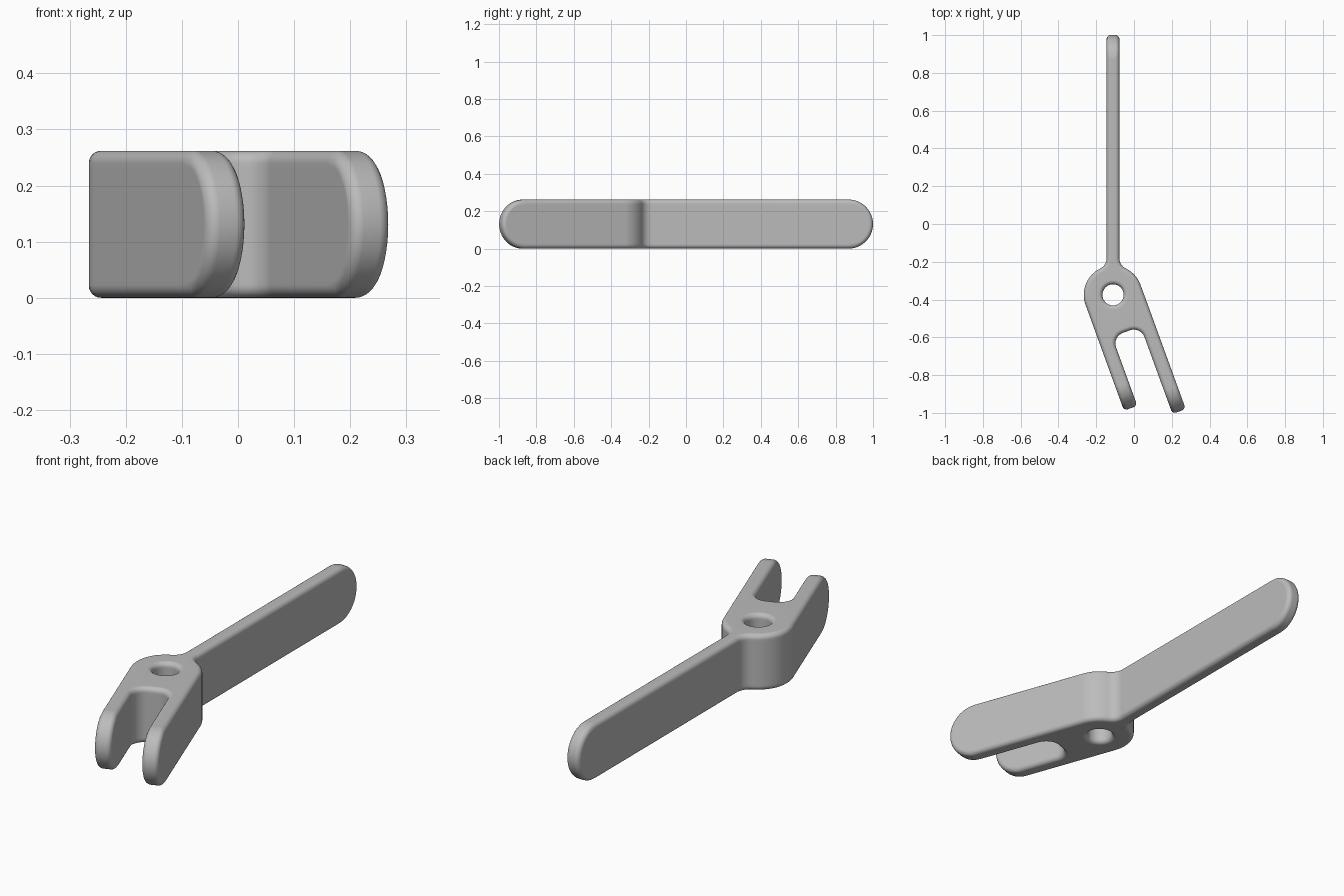
import bpy, bmesh
from math import sin, cos, pi, sqrt, atan2, radians

cube = bpy.data.objects.get("Cube")
if cube:
    bpy.data.objects.remove(cube)

# Overall dimensions
PIVOT = (-0.111, -0.375)
TILT = radians(20)                  # fork direction relative to the handle
RAD = 0.131                         # half height, also radius of the rounded ends
ROUND = 0.022                       # edge rounding
BODY, HOLE = 0.155, 0.056           # hub and hole radii
HANDLE, FILLET = 0.034, 0.06        # handle half width, fillet into the hub
SLOT, SLOT_START, SLOT_FILLET = 0.08, 0.207, 0.06
HANDLE_LEN, SHORT_PRONG, LONG_PRONG = 1.375, 0.596, 0.70
STEPS = 8


def span(a, b, n):
    return [a + (b - a) * i / n for i in range(n + 1)]


def arc(cx, cy, r, a, b, n):
    return [(cx + r * cos(t), cy + r * sin(t)) for t in span(a, b, n)]


def rounding(depth):
    """Inset of a rounded edge at a given depth below the neighbouring face."""
    return ROUND - sqrt(max(0, ROUND ** 2 - (ROUND - min(depth, ROUND)) ** 2))


def tip(length, side_a, side_b, inset, z):
    """Rounded bar end: (across, along) points from side_a to side_b."""
    sign = 1 if side_b > side_a else -1
    # even angular steps over the part of the rounding present at this height
    start = atan2(sqrt(max(0, ROUND ** 2 - (ROUND - inset) ** 2)), ROUND - inset)
    rows = []
    for t in span(start, pi / 2, 6):
        s = ROUND * (1 - cos(t))
        reach = sqrt(max(0, (RAD - rounding(s)) ** 2 - (z - RAD) ** 2))
        rows.append((s, length - RAD + reach))
    return ([(side_a + sign * s, v) for s, v in rows] +
            [(side_b - sign * s, v) for s, v in reversed(rows)])


def fork(points):
    """Fork frame (across, along) to the plan."""
    return [(u * cos(TILT) + v * sin(TILT), u * sin(TILT) - v * cos(TILT)) for u, v in points]


def outline(z):
    """Closed plan section of the lever at height z, and its hole."""
    inset = rounding(min(z, 2 * RAD - z))
    fx = HANDLE + FILLET
    fy = sqrt((BODY + FILLET) ** 2 - fx ** 2)
    beta = atan2(fy, fx)
    hub = BODY - inset
    pts = tip(HANDLE_LEN, HANDLE, -HANDLE, inset, z)
    pts += arc(-fx, fy, FILLET + inset, 0, -beta, STEPS)
    pts += arc(0, 0, hub, pi - beta, pi + TILT, 2 * STEPS)[1:]
    pts += fork(tip(SHORT_PRONG, -BODY, -SLOT, inset, z))
    corner = arc(SLOT - SLOT_FILLET, SLOT_START + SLOT_FILLET,
                 SLOT_FILLET + inset, 0, -pi / 2, STEPS)
    pts += fork([(-u, v) for u, v in corner] + corner[::-1])
    pts += fork(tip(LONG_PRONG, SLOT, BODY, inset, z))
    pts += arc(0, 0, hub, TILT, beta, STEPS)
    pts += arc(fx, fy, FILLET + inset, pi + beta, pi, STEPS)[1:]
    return pts, arc(0, 0, HOLE + inset, 0, 2 * pi, 40)[:-1]


def skin(bm, loops):
    """Join a stack of equal loops with quads and return the rings."""
    rings = [[bm.verts.new(p) for p in loop] for loop in loops]
    n = len(rings[0])
    for low, high in zip(rings, rings[1:]):
        for i in range(n):
            j = (i + 1) % n
            bm.faces.new((low[i], low[j], high[j], high[i]))
    return rings


# Heights: rounded bottom edge, curved flank, rounded top edge
edge = [ROUND * (1 - cos(t)) for t in span(0, pi / 2, 6)]
top_angle = atan2(RAD - ROUND, sqrt(RAD ** 2 - (RAD - ROUND) ** 2))
flank = [RAD + RAD * sin(t) for t in span(-top_angle, top_angle, 16)][1:-1]
heights = edge + flank + [2 * RAD - e for e in reversed(edge)]

bm = bmesh.new()
sections = [outline(z) for z in heights]
stacks = []
for k in range(2):
    loops = [[(x + PIVOT[0], y + PIVOT[1], z) for x, y in sec[k]]
             for sec, z in zip(sections, heights)]
    stacks.append(skin(bm, loops))

# Merge collapsed tip points, then close the flat top and bottom around the hole
bmesh.ops.remove_doubles(bm, verts=bm.verts[:], dist=0.00005)
bmesh.ops.dissolve_degenerate(bm, edges=bm.edges[:], dist=0.00001)
for z in (heights[0], heights[-1]):
    rim = [e for e in bm.edges if e.is_boundary
           and all(abs(v.co.z - z) < 0.0001 for v in e.verts)]
    bmesh.ops.triangle_fill(bm, edges=rim, use_beauty=True, use_dissolve=False)
bmesh.ops.recalc_face_normals(bm, faces=bm.faces[:])

mesh = bpy.data.meshes.new("forked_lever")
bm.to_mesh(mesh)
bm.free()
lever = bpy.data.objects.new("forked_lever", mesh)
bpy.context.collection.objects.link(lever)

# Plain grey finish
grey = bpy.data.materials.new("plain_grey")
grey.use_nodes = True
colour = (0.5, 0.5, 0.5, 1)
grey.diffuse_color = colour
grey.node_tree.nodes["Principled BSDF"].inputs["Base Color"].default_value = colour
mesh.materials.append(grey)

# Smooth shading that keeps the broad faces flat
mesh.shade_smooth()
weighted = lever.modifiers.new("flat_faces", 'WEIGHTED_NORMAL')
weighted.keep_sharp = True
